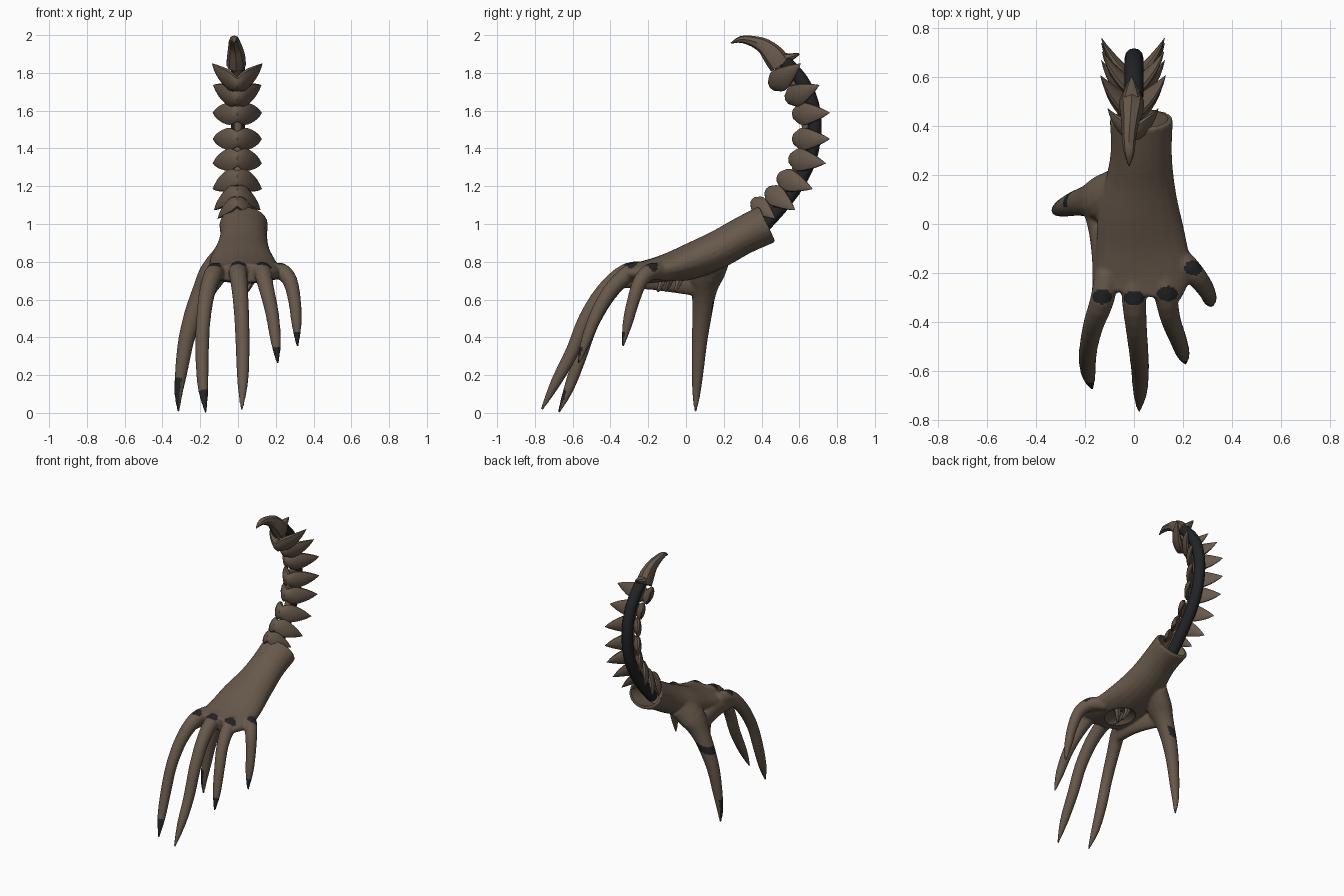
import bpy, bmesh, math
from mathutils import Vector

cube = bpy.data.objects.get("Cube")
if cube:
    bpy.data.objects.remove(cube, do_unlink=True)


def material(name, color):
    m = bpy.data.materials.new(name)
    m.use_nodes = True
    m.diffuse_color = (*color, 1)
    m.node_tree.nodes["Principled BSDF"].inputs["Base Color"].default_value = (*color, 1)
    return m


SKIN = material("brown_skin", (0.135, 0.098, 0.07))
DARK = material("charcoal", (0.016, 0.017, 0.019))
parts = []


def make(name, bm, *mats):
    bmesh.ops.recalc_face_normals(bm, faces=bm.faces)
    mesh = bpy.data.meshes.new(name)
    bm.to_mesh(mesh)
    bm.free()
    for m in mats:
        mesh.materials.append(m)
    ob = bpy.data.objects.new(name, mesh)
    bpy.context.collection.objects.link(ob)
    parts.append(ob)
    return ob


def bridge(bm, rings):
    """Skin a list of closed rings and cap both ends."""
    n = len(rings[0])
    for a, b in zip(rings, rings[1:]):
        for i in range(n):
            j = (i + 1) % n
            bm.faces.new((a[i], a[j], b[j], b[i]))
    bm.faces.new(rings[0][::-1])
    bm.faces.new(rings[-1])


def spline(pts, steps):
    """Catmull-Rom resampling of any-size tuples."""
    pts = [Vector(p) for p in pts]
    ext = [pts[0]] + pts + [pts[-1]]
    out = []
    for a, b, c, d in zip(ext, ext[1:], ext[2:], ext[3:]):
        for k in range(steps):
            t = k / steps
            out.append(0.5 * (2 * b + (c - a) * t + (2 * a - 5 * b + 4 * c - d) * t * t
                              + (3 * b - a - 3 * c + d) * t ** 3))
    return out + [pts[-1]]


def loft(bm, pts, n=14, steps=3):
    """Sweep ellipses along points given as x, y, z, radius[, height radius]."""
    secs = spline(pts, steps)
    cen = [Vector(s[:3]) for s in secs]
    rings = []
    for i, s in enumerate(secs):
        t = (cen[min(i + 1, len(cen) - 1)] - cen[max(i - 1, 0)]).normalized()
        side = (Vector((1, 0, 0)) - t * t.x).normalized()
        up = side.cross(t)
        ru, rv = max(s[3], 0.002), max(s[-1], 0.002)
        rings.append([bm.verts.new(cen[i] + side * ru * math.cos(a) + up * rv * math.sin(a))
                      for a in (2 * math.pi * k / n for k in range(n))])
    bridge(bm, rings)


# Hand: palm, web and five digits fused into one skin
palm = [(.03, .43, 1.0, .13, .105), (.03, .3, .938, .125, .1), (.025, .18, .87, .14, .1),
        (.02, .05, .812, .168, .097), (.03, -.08, .768, .185, .083), (.04, -.2, .747, .192, .064),
        (.03, -.29, .74, .16, .05)]
web = [(-.18, .1, .67, .04, .06), (-.15, -.03, .69, .035, .06), (-.135, -.18, .705, .035, .055),
       (-.14, -.32, .7, .035, .04)]
digits = {
    "index": [(-.11, -.2, .745, .05), (-.13, -.31, .735, .05), (-.165, -.41, .63, .043),
              (-.185, -.5, .47, .038), (-.19, -.56, .3, .036), (-.185, -.62, .13, .028),
              (-.17, -.675, 0, .007)],
    "middle": [(0, -.2, .75, .05), (0, -.31, .745, .05), (.01, -.43, .65, .044),
               (.02, -.53, .5, .04), (.025, -.6, .33, .037), (.025, -.69, .16, .029),
               (.02, -.765, .015, .007)],
    "ring": [(.12, -.2, .75, .05), (.13, -.29, .745, .048), (.15, -.39, .66, .041),
             (.18, -.47, .53, .036), (.2, -.53, .38, .028), (.21, -.57, .26, .007)],
    "little": [(.15, -.1, .74, .045), (.225, -.18, .75, .046), (.275, -.24, .7, .04),
               (.3, -.28, .59, .034), (.31, -.31, .47, .027), (.315, -.335, .35, .007)],
    "thumb": [(-.06, .15, .83, .07, .09), (-.13, .105, .74, .075, .1), (-.185, .095, .64, .06, .067),
              (-.235, .085, .52, .051, .053), (-.275, .072, .38, .043, .042), (-.3, .062, .22, .034, .032),
              (-.315, .055, .1, .022, .022), (-.315, .05, .005, .007, .007)],
}
bm = bmesh.new()
for path in [palm, web, *digits.values()]:
    loft(bm, path, 20 if path is palm else 14)
hand = make("hand", bm, SKIN, DARK)

# Hollows cut into the open wrist and the cupped palm
bm = bmesh.new()
loft(bm, [(.03, .55, 1.055, .115, .09), (.03, .43, 1.0, .11, .085), (.03, .31, .94, .07, .055)], 20)
cup = bmesh.ops.create_uvsphere(bm, u_segments=24, v_segments=12, radius=1)["verts"]
bmesh.ops.scale(bm, vec=(.115, .13, .07), verts=cup)
bmesh.ops.translate(bm, vec=(.03, -.1, .66), verts=cup)
cutter = make("hollow_cutter", bm, SKIN)
cutter.hide_render = True
mod = hand.modifiers.new("fuse", "REMESH")
mod.mode = "VOXEL"
mod.voxel_size = 0.008
mod = hand.modifiers.new("soften", "SMOOTH")
mod.factor = 0.5
mod.iterations = 8
mod = hand.modifiers.new("hollow", "BOOLEAN")
mod.operation = "DIFFERENCE"
mod.object = cutter
bpy.context.view_layer.update()
deps = bpy.context.evaluated_depsgraph_get()
fused = bpy.data.meshes.new_from_object(hand.evaluated_get(deps))
hand.modifiers.clear()
hand.data = fused
parts.remove(cutter)
bpy.data.objects.remove(cutter, do_unlink=True)
fused.materials.clear()
fused.materials.append(SKIN)
fused.materials.append(DARK)

# Dark knuckle patches, thumb joint and nails, chosen by position and direction
knuckles = [(-.13, -.297, .04), (0, -.303, .042), (.137, -.285, .042), (.243, -.18, .037)]
forward, outward = Vector((0, -1, 0)), Vector((-.9, -.43, 0))
nails = [(Vector(digits[k][-1][:3]), r, d) for k, r, d in (
    ("thumb", .18, outward), ("index", .125, forward), ("ring", .09, forward), ("little", .08, forward))]
for f in fused.polygons:
    c, nrm = f.center, f.normal
    knuckle = nrm.z > 0.1 and c.z > 0.7 and any(
        ((c.x - x) / r) ** 2 + ((c.y - y) / .03) ** 2 < 1 for x, y, r in knuckles)
    nail = any((c - t).length < r and nrm.dot(d) > 0.15 for t, r, d in nails)
    joint = (c.x < -.15 and c.y > .04 and abs(c.z - .55 - .3 * (c.x + .23)) < .026
             and nrm.dot(Vector((-.6, .8, 0))) > 0.35)
    f.material_index = int(knuckle or nail or joint)

# Torn strands in the hollow of the palm
bm = bmesh.new()
for x, y, lean in ((.02, -.03, .03), (.08, -.08, -.03), (0, -.12, .05)):
    loft(bm, [(x, y, .75, .03), (x + lean / 2, y - .01, .685, .018), (x + lean, y - .03, .645, .008)], 6, 2)
make("palm_strands", bm, SKIN)

# Dark cord up the back of the tail and the thin bony core in front of it
cord = [(.39, .97), (.5, 1.09), (.595, 1.22), (.655, 1.35), (.68, 1.5), (.665, 1.64), (.61, 1.76), (.52, 1.86)]
for name, mat, radius, shift in (("tail_cord", DARK, .038, 0), ("tail_core", SKIN, .022, .045)):
    bm = bmesh.new()
    loft(bm, [(0, y - shift, z + shift * (1.45 - z) * .8, radius) for y, z in cord], 12)
    make(name, bm, mat)


def vertebra(name, y, z, angle, size):
    """Winged bone: a chevron that opens backward and tapers to two points."""
    a = math.radians(angle)
    back, up = Vector((0, math.cos(a), math.sin(a))), Vector((0, -math.sin(a), math.cos(a)))
    bm = bmesh.new()
    rings = []
    for k in range(-8, 9):
        t = k / 8
        mid = Vector((.13 * math.sin(1.3 * t) / math.sin(1.3), 0, 0)) + back * (-.1 + .2 * abs(t) ** 1.4)
        taper = 1 - t * t
        high = .068 * taper ** .95 * (.6 + .4 * min(1, abs(t) * 3.5)) + .001
        deep = .065 * taper + .002
        inward = (back - Vector((.8 * t, 0, 0))).normalized()
        rings.append([bm.verts.new(Vector((-.004, y, z)) + size * (
            mid + inward * deep * (.5 - .5 * math.cos(b)) + up * high * math.sin(b)))
            for b in (2 * math.pi * i / 10 for i in range(10))])
    bridge(bm, rings)
    make(name, bm, SKIN)


bones = [(.41, 1.08, -40, .8), (.5, 1.13, -36, .95), (.575, 1.22, -20, 1), (.64, 1.335, -8, 1),
         (.66, 1.45, 0, 1), (.66, 1.585, 2, 1), (.615, 1.695, 24, .98), (.525, 1.785, 38, 1.03)]
for i, bone in enumerate(bones):
    vertebra(f"vertebra_{i + 1}", *bone)

# Curved claw at the tip of the tail, with a spur behind
bm = bmesh.new()
loft(bm, [(-.01, .5, 1.84, .052, .06), (-.01, .465, 1.89, .048, .058), (-.015, .415, 1.94, .037, .043),
          (-.02, .355, 1.967, .029, .029), (-.02, .29, 1.977, .021, .018), (-.02, .238, 1.957, .003, .003)], 8)
loft(bm, [(-.01, .46, 1.868, .045, .042), (-.01, .53, 1.877, .036, .028), (-.01, .6, 1.9, .005, .005)], 8)
make("tail_claw", bm, SKIN)

# Smooth shading with crisp ridges
bpy.ops.object.select_all(action="DESELECT")
for ob in parts:
    ob.select_set(True)
bpy.context.view_layer.objects.active = hand
bpy.ops.object.shade_smooth_by_angle(angle=math.radians(40))
